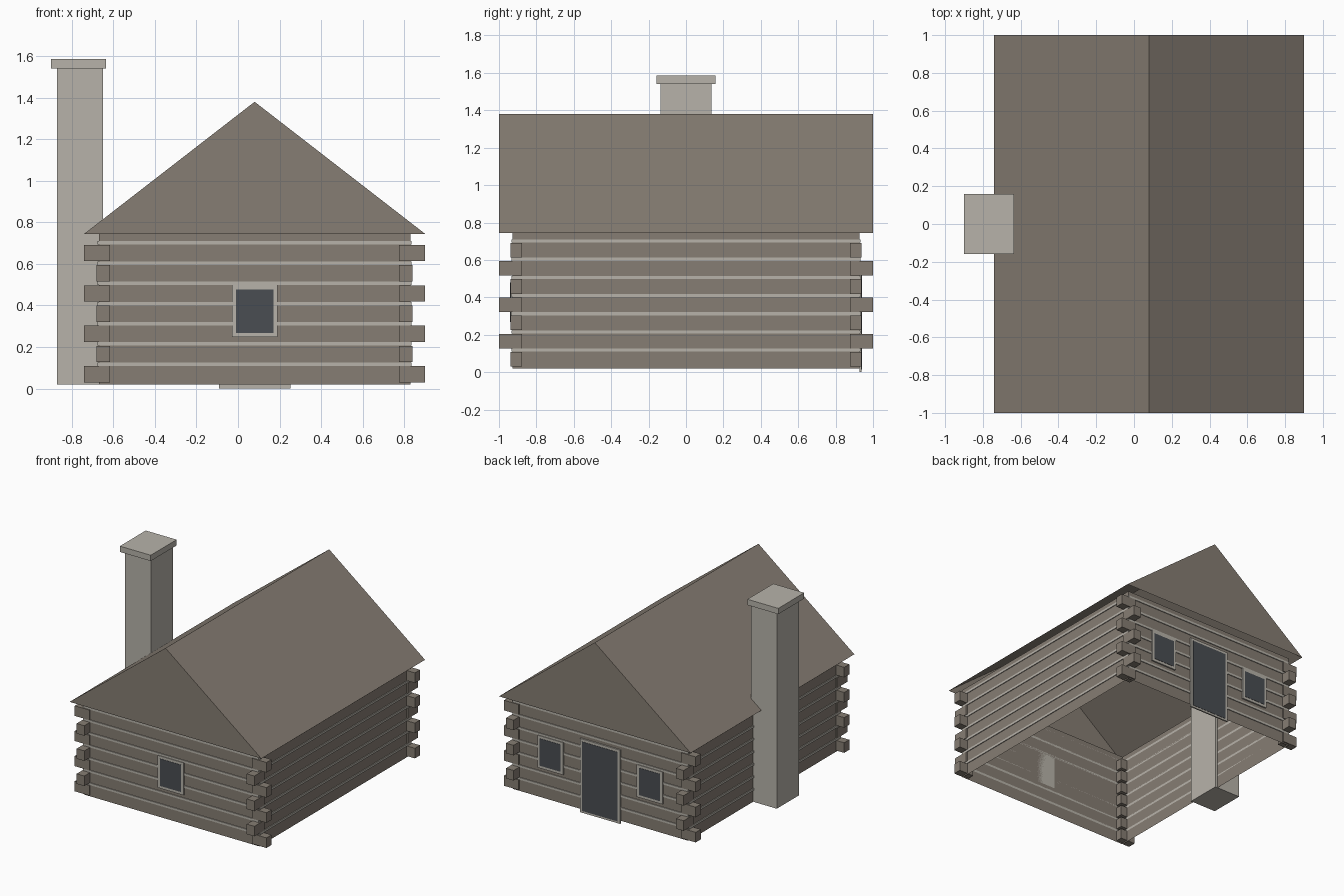
import bpy
import bmesh
from mathutils import Vector

cube = bpy.data.objects.get("Cube")
if cube:
    bpy.data.objects.remove(cube, do_unlink=True)


def material(name, rgb):
    m = bpy.data.materials.new(name)
    m.use_nodes = True
    m.diffuse_color = (*rgb, 1)
    m.node_tree.nodes["Principled BSDF"].inputs["Base Color"].default_value = (*rgb, 1)
    return m


BROWN = material("log brown", (0.24, 0.207, 0.172))
STONE = material("stone grey", (0.475, 0.45, 0.40))
GLASS = material("dark slate", (0.067, 0.075, 0.084))


def finish(name, bm, mat):
    bmesh.ops.recalc_face_normals(bm, faces=bm.faces)
    mesh = bpy.data.meshes.new(name)
    bm.to_mesh(mesh)
    bm.free()
    mesh.materials.append(mat)
    obj = bpy.data.objects.new(name, mesh)
    bpy.context.scene.collection.objects.link(obj)
    return obj


def add_box(bm, xs, ys, zs):
    """Add a box spanning the given ranges."""
    lo, hi = (Vector(c) for c in zip(sorted(xs), sorted(ys), sorted(zs)))
    geo = bmesh.ops.create_cube(bm, size=1)
    for v in geo["verts"]:
        v.co = (lo + hi) / 2 + v.co * (hi - lo)


def box(name, xs, ys, zs, mat):
    bm = bmesh.new()
    add_box(bm, xs, ys, zs)
    return finish(name, bm, mat)


# Main layout
CX = 0.08                 # ridge line and centre of the cabin
WX, WY = 0.75, 0.927      # wall half sizes
BASE, EAVE, RIDGE = 0.02, 0.745, 1.38
PITCH, ROWS = 0.0972, 7

# Walls: a thin shell, open below and above
bm = bmesh.new()
add_box(bm, (CX - WX, CX + WX), (-WY, WY), (BASE, EAVE))
bm.normal_update()
bmesh.ops.delete(bm, geom=[f for f in bm.faces if abs(f.normal.z) > 0.5], context='FACES')
finish("cabin_walls", bm, BROWN)

# Mortar strips between the log rows, on all four sides
bm = bmesh.new()
T = 0.006
for row in range(ROWS):
    z = 0.109 + row * PITCH
    zs = (z, z + 0.017)
    for s in (-1, 1):
        add_box(bm, (CX - WX, CX + WX), (s * WY, s * (WY + T)), zs)
        add_box(bm, (CX + s * WX, CX + s * (WX + T)), (-WY, WY), zs)
finish("mortar_strips", bm, STONE)

# Log ends: alternate rows stick out along x and along y
bm = bmesh.new()
for row in range(ROWS):
    z = 0.03 + row * PITCH
    along_x = row % 2 == 0
    out_x = 0.82 if along_x else 0.76
    out_y = 0.938 if along_x else 1.0
    for sx in (-1, 1):
        for sy in (-1, 1):
            add_box(bm, (CX + sx * 0.695, CX + sx * out_x),
                    (sy * 0.876, sy * out_y), (z, z + 0.078))
finish("log_ends", bm, BROWN)

# Roof: two slopes and two gables, open underneath
bm = bmesh.new()
ends = [[bm.verts.new((x, y, z)) for x, z in
         ((CX - 0.82, EAVE), (CX, RIDGE), (CX + 0.82, EAVE))] for y in (-1, 1)]
front, back = ends
bm.faces.new(front)
bm.faces.new(back)
for i in range(2):
    bm.faces.new((front[i], front[i + 1], back[i + 1], back[i]))
finish("gable_roof", bm, BROWN)

# Chimney against the right wall
box("chimney_stack", (-0.872, -0.65), (-0.136, 0.136), (BASE, 1.54), STONE)
box("chimney_cap", (-0.9, -0.636), (-0.158, 0.158), (1.54, 1.585), STONE)


def opening(name, x, side, half, zs, rim, sill):
    """Frame plate with a dark panel on a front (-1) or back (1) wall."""
    y = side * (WY + 0.011)
    box(name + "_frame", (x - half, x + half), (side * WY, y), zs, STONE)
    box(name + "_panel", (x - half + rim, x + half - rim), (y, y + side * 0.002),
        (zs[0] + sill, zs[1] - rim), GLASS)


# Door and windows
WINDOW_Z = (0.248, 0.498)
opening("front_window", CX, -1, 0.11, WINDOW_Z, 0.02, 0.02)
opening("back_left_window", CX + 0.425, 1, 0.11, WINDOW_Z, 0.02, 0.02)
opening("back_right_window", CX - 0.425, 1, 0.11, WINDOW_Z, 0.02, 0.02)
opening("back_door", CX, 1, 0.172, (0, 0.57), 0.02, 0.015)
